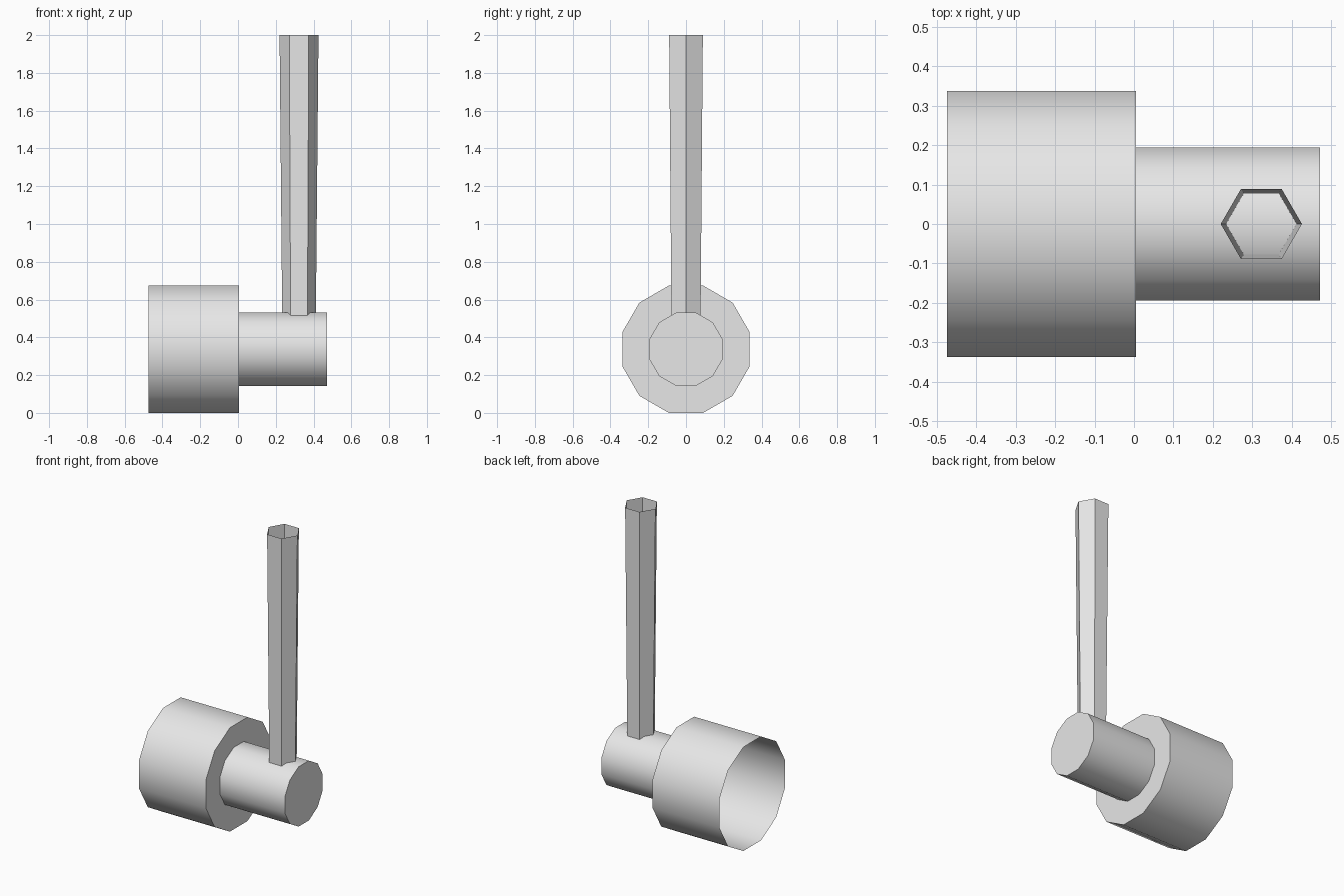
import bpy
import bmesh
import math
from mathutils import Matrix, Vector

# Remove the default cube
cube = bpy.data.objects.get("Cube")
if cube:
    bpy.data.objects.remove(cube, do_unlink=True)

# Single plain grey
grey = bpy.data.materials.new("light_grey")
grey.use_nodes = True
colour = (0.8, 0.8, 0.8, 1.0)
grey.diffuse_color = colour
grey.node_tree.nodes["Principled BSDF"].inputs["Base Color"].default_value = colour


def lathe(name, profile, sides, offset, matrix, cap_end=False):
    """Skin a list of (height, radius) rings, then place them with a matrix."""
    bm = bmesh.new()
    rings = []
    for height, radius in profile:
        ring = []
        for i in range(sides):
            a = offset + math.tau * i / sides
            point = Vector((radius * math.cos(a), radius * math.sin(a), height))
            ring.append(bm.verts.new(matrix @ point))
        rings.append(ring)
    for low, high in zip(rings, rings[1:]):
        for i in range(sides):
            j = (i + 1) % sides
            bm.faces.new((low[i], low[j], high[j], high[i]))
    if cap_end:
        bm.faces.new(rings[-1])
    mesh = bpy.data.meshes.new(name)
    bm.to_mesh(mesh)
    bm.free()
    mesh.materials.append(grey)
    obj = bpy.data.objects.new(name, mesh)
    bpy.context.collection.objects.link(obj)
    return obj


# Stepped head: open cup, flat shoulder and a narrower closed neck, along x
axis_z = 0.337
along_x = Matrix.Translation((0, 0, axis_z)) @ Matrix.Rotation(math.pi / 2, 4, "Y")
head = lathe("hammer_head",
             [(-0.475, 0.349), (0.005, 0.349), (0.005, 0.201), (0.472, 0.201)],
             12, math.pi / 12, along_x, cap_end=True)
bpy.ops.object.select_all(action="DESELECT")
head.select_set(True)
bpy.context.view_layer.objects.active = head
bpy.ops.object.shade_smooth_by_angle(angle=math.radians(40))

# Tapered open hexagonal handle standing on the neck
lathe("handle", [(0.5, 0.089), (2.0, 0.103)], 6, 0,
      Matrix.Translation((0.323, 0, 0)))
